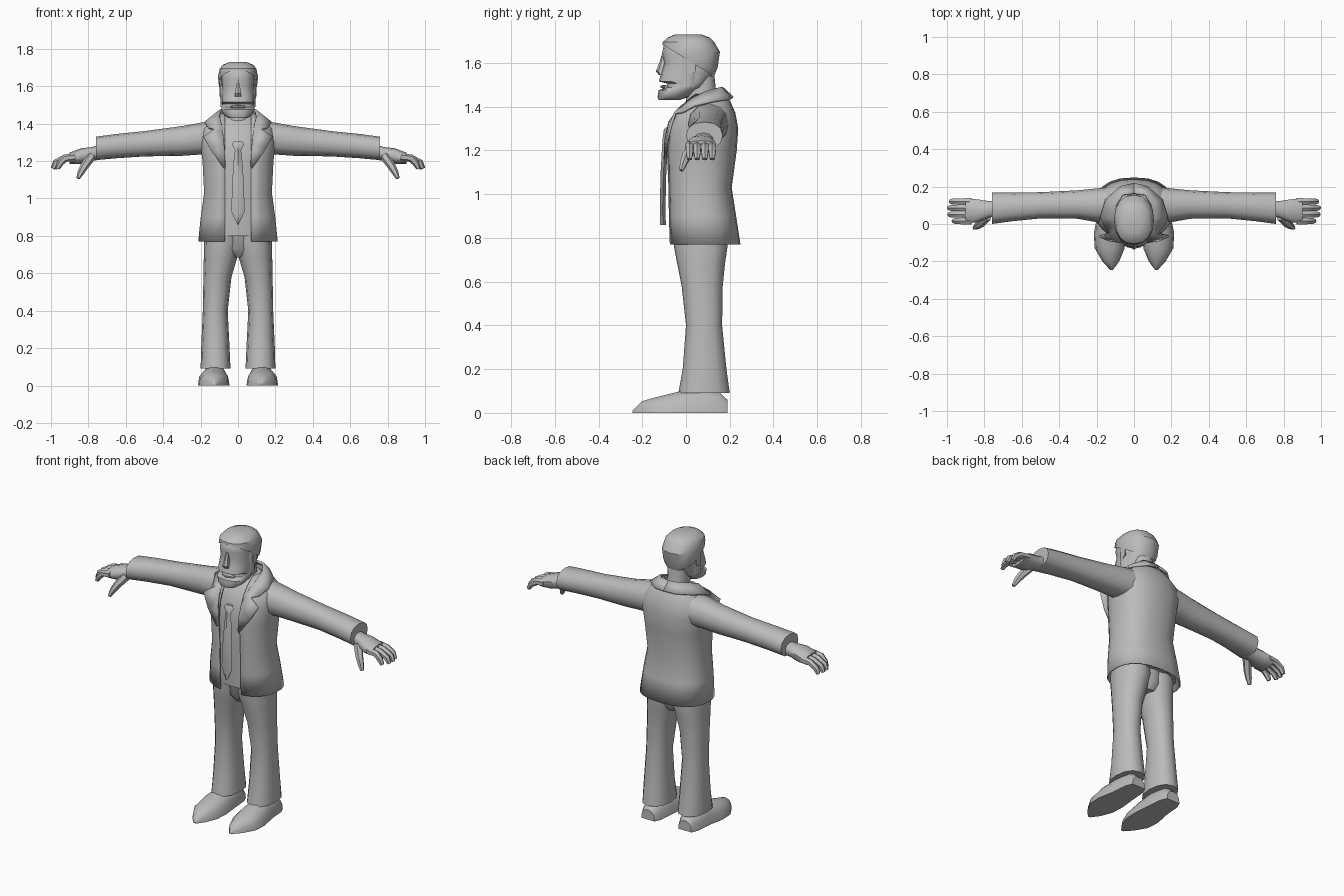
import bpy, bmesh, math
from mathutils import Vector

if "Cube" in bpy.data.objects:
    bpy.data.objects.remove(bpy.data.objects["Cube"])

grey = bpy.data.materials.new("plain_grey")
grey.diffuse_color = (0.5, 0.5, 0.5, 1)
grey.use_nodes = True
grey.node_tree.nodes["Principled BSDF"].inputs["Base Color"].default_value = grey.diffuse_color


def finish(name, bm, mirror=False, thick=0, angle=45):
    bmesh.ops.recalc_face_normals(bm, faces=bm.faces)
    me = bpy.data.meshes.new(name)
    bm.to_mesh(me)
    bm.free()
    ob = bpy.data.objects.new(name, me)
    bpy.context.collection.objects.link(ob)
    me.materials.append(grey)
    bpy.ops.object.select_all(action='DESELECT')
    ob.select_set(True)
    bpy.context.view_layer.objects.active = ob
    bpy.ops.object.shade_smooth_by_angle(angle=math.radians(angle))
    if thick:
        mod = ob.modifiers.new("thickness", 'SOLIDIFY')
        mod.thickness, mod.offset = thick, 0
    if mirror:
        mod = ob.modifiers.new("mirror", 'MIRROR')
        mod.use_mirror_merge = False
    return ob


def loft(rings, closed=True, caps=True):
    """Skin a list of equal-length point rings."""
    bm = bmesh.new()
    rows = [[bm.verts.new(p) for p in r] for r in rings]
    n = len(rows[0])
    for a, b in zip(rows, rows[1:]):
        for i in range(n if closed else n - 1):
            j = (i + 1) % n
            bm.faces.new((a[i], a[j], b[j], b[i]))
    if caps:
        bm.faces.new(rows[0])
        bm.faces.new(rows[-1])
    return bm


def oval(a0, a1, b0, b1, n=12, power=2.3, start=0.0, end=2 * math.pi, wrap=True):
    """Superellipse points filling a0..a1 by b0..b1, starting at the b0 side."""
    pts = []
    for i in range(n):
        t = start + (end - start) * i / (n if wrap else n - 1)
        s, c = math.sin(t), -math.cos(t)
        f = lambda v: math.copysign(abs(v) ** (2 / power), v)
        pts.append(((a0 + a1) / 2 + f(s) * (a1 - a0) / 2,
                    (b0 + b1) / 2 + f(c) * (b1 - b0) / 2))
    return pts


def upright(rows, n=12, power=2.3):
    """Rows of (z, x0, x1, y0, y1)."""
    return loft([[(x, y, z) for x, y in oval(*r, n=n, power=power)] for z, *r in rows])


def sideways(rows, n=10, power=2.3):
    """Rows of (x, y0, y1, z0, z1)."""
    return loft([[(x, y, z) for y, z in oval(*r, n=n, power=power)] for x, *r in rows])


def tube(path, radii, n=6):
    pts = [Vector(p) for p in path]
    rings = []
    for i, p in enumerate(pts):
        d = (pts[min(i + 1, len(pts) - 1)] - pts[max(i - 1, 0)]).normalized()
        u = d.cross(Vector((0, 1, 0))).normalized()
        v = d.cross(u)
        rings.append([p + radii[i] * (u * math.cos(k * math.tau / n) + v * math.sin(k * math.tau / n))
                      for k in range(n)])
    return loft(rings)


# Trousers: two legs and a joining seat
finish("trouser_legs", upright([
    (.09, .04, .2, -.035, .2), (.2, .045, .197, -.015, .185), (.4, .055, .188, 0, .165),
    (.58, .035, .185, -.02, .168), (.68, .005, .183, -.04, .178),
    (.76, -.015, .182, -.055, .19), (.85, -.02, .172, -.06, .185)]), mirror=True)
finish("trouser_seat", upright([
    (.685, -.05, .05, 0, .15), (.73, -.1, .1, -.04, .18), (.86, -.13, .13, -.06, .185)]))

# Shoes: flat soles, pointed toes
shoe = []
for y, cx, hw, h in [(.19, .125, .045, .06), (.15, .125, .062, .1), (.05, .125, .07, .115),
                     (-.05, .13, .085, .095), (-.13, .13, .08, .075),
                     (-.2, .124, .045, .055), (-.245, .12, .008, .01)]:
    shoe.append([(cx + hw * math.cos(k * math.pi / 7), y, h * math.sin(k * math.pi / 7) ** .8 if 0 < k < 7 else 0)
                 for k in range(8)])
finish("shoes", loft(shoe), mirror=True)

# Jacket body, open down the front
body = [(.77, .21, -.075, .245), (.9, .197, -.08, .225), (1.03, .178, -.083, .205),
        (1.2, .187, -.09, .228), (1.3, .2, -.08, .235), (1.37, .19, -.05, .222),
        (1.42, .135, -.01, .2), (1.455, .085, .02, .175)]
jacket = []
for z, hx, y0, y1 in body:
    gap = math.asin(min(.9, (.07 / hx) ** 1.2))
    jacket.append([(x, y, z) for x, y in oval(-hx, hx, y0, y1, 21, 2.4, gap, math.tau - gap, False)])
finish("jacket", loft(jacket, closed=False, caps=False), thick=.008)

# Shirt under the jacket
finish("shirt", upright([(z + (.03 if i == 0 else -.005), -hx + .014, hx - .014, y0 + .01, y1 - .018)
                         for i, (z, hx, y0, y1) in enumerate(body)], n=16))

# Collar and lapels: one folded strip per side
inner = [(0, .165, 1.485), (.06, .155, 1.485), (.095, .1, 1.47), (.1, .03, 1.44), (.088, -.02, 1.4),
         (.083, -.045, 1.37), (.078, -.075, 1.33), (.07, -.093, 1.25), (.068, -.096, 1.17)]
outer = [(0, .215, 1.44), (.07, .2, 1.435), (.15, .13, 1.425), (.178, .04, 1.405), (.155, -.015, 1.375),
         (.122, -.05, 1.37), (.185, -.065, 1.33), (.14, -.085, 1.25), (.074, -.096, 1.16)]
finish("collar_and_lapels", loft([inner, outer], closed=False, caps=False), mirror=True, thick=.012)

# Tie: knot and ridged blade
finish("tie", upright([(z, -w, w, y - .012, y + .014) for z, w, y in [
    (1.305, .022, -.082), (1.29, .032, -.09), (1.255, .016, -.095), (1.24, .02, -.096),
    (1.1, .03, -.104), (.93, .036, -.108), (.86, .003, -.106)]], n=4, power=2))

# Sleeves
finish("sleeves", sideways([
    (.1, .02, .2, 1.23, 1.42), (.2, .01, .19, 1.235, 1.405), (.3, .028, .18, 1.228, 1.387),
    (.5, .03, .17, 1.225, 1.36), (.65, .015, .168, 1.215, 1.345), (.76, 0, .168, 1.205, 1.33)],
    n=12), mirror=True)

# Hands with four curled fingers and a thumb
finish("palms", sideways([
    (.7, .05, .13, 1.215, 1.295), (.78, .03, .125, 1.2, 1.275), (.84, .005, .135, 1.185, 1.268),
    (.9, .003, .138, 1.185, 1.245)]), mirror=True)
for name, y, tip in [("index", .016, .965), ("middle", .051, .988), ("ring", .086, .99), ("little", .12, .98)]:
    finish(name + "_fingers", tube([(.87, y, 1.222), (.925, y, 1.215), (tip - .015, y, 1.19), (tip, y, 1.16)],
                                   [.021, .02, .018, .012]), mirror=True)
finish("thumbs", tube([(.785, .04, 1.225), (.82, .002, 1.175), (.84, -.012, 1.14), (.855, -.022, 1.108)],
                      [.026, .022, .018, .01]), mirror=True)

# Neck and head, with an open mouth above the bearded jaw
finish("neck", upright([(1.38, -.07, .07, .0, .15), (1.45, -.06, .06, 0, .14), (1.54, -.06, .06, 0, .13)]))
finish("head", upright([(z, -w, w, a, b) for z, w, a, b in [
    (1.43, .05, -.125, -.03), (1.445, .074, -.13, .015), (1.475, .088, -.125, .05),
    (1.488, .089, -.088, .075), (1.505, .09, -.085, .09), (1.515, .09, -.124, .1),
    (1.55, .09, -.115, .125), (1.6, .088, -.1, .14), (1.64, .09, -.11, .145),
    (1.69, .082, -.1, .13), (1.718, .05, -.06, .09)]], n=16, power=2.5))
finish("lower_lip", sideways([(-.04, -.1, -.08, 1.485, 1.495), (0, -.12, -.08, 1.482, 1.5),
                              (.04, -.1, -.08, 1.485, 1.495)], n=6))
finish("nose", upright([(1.545, -.02, .02, -.125, -.09), (1.562, -.019, .019, -.138, -.09),
                        (1.6, -.012, .012, -.122, -.09), (1.635, -.01, .01, -.112, -.09)], n=6))
finish("ears", sideways([(.08, .005, .035, 1.55, 1.6), (.1, .0, .045, 1.545, 1.61)], n=6), mirror=True)

# Hair: larger cap trimmed along a slanted hairline
hair = upright([(z, -w, w, a, b) for z, w, a, b in [
    (1.5, .08, -.06, .1), (1.53, .088, -.08, .125), (1.58, .1, -.1, .145), (1.65, .107, -.112, .155),
    (1.695, .098, -.106, .13), (1.715, .08, -.085, .11), (1.73, .045, -.05, .07)]], n=16)
bmesh.ops.bisect_plane(hair, geom=hair.verts[:] + hair.edges[:] + hair.faces[:],
                       plane_co=(0, -.11, 1.685), plane_no=(0, .11, .18), clear_inner=True)
finish("hair", hair, angle=30)

# Sideburns joining hair and beard
finish("sideburns", upright([(1.49, .07, .094, -.03, .04), (1.55, .075, .097, -.015, .04),
                             (1.64, .075, .1, -.02, .06)], n=6), mirror=True)
